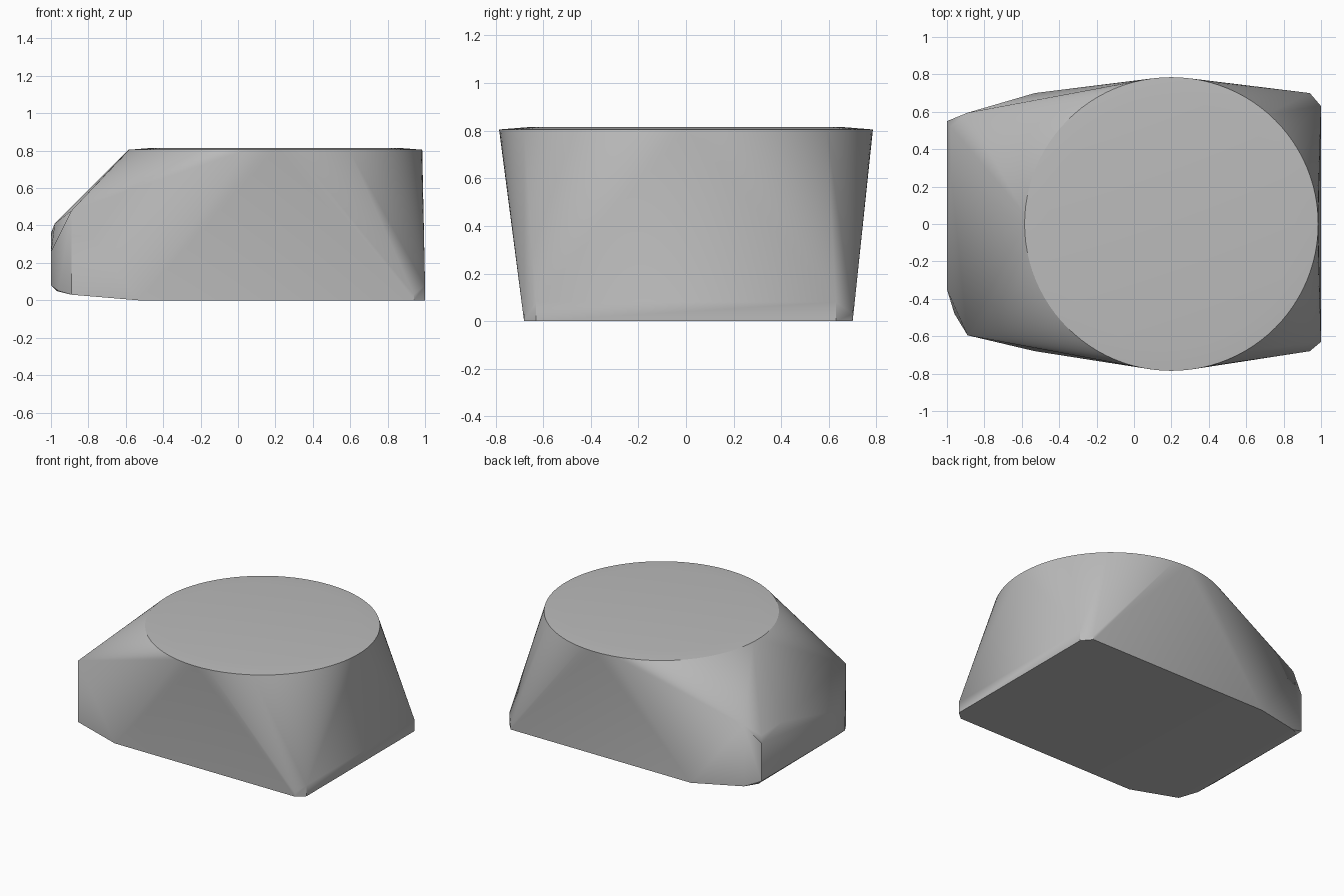
import bpy
import bmesh
from math import cos, sin, tau, radians

cube = bpy.data.objects.get("Cube")
if cube:
    bpy.data.objects.remove(cube, do_unlink=True)

grey = bpy.data.materials.new("plain_grey")
grey.use_nodes = True
colour = (0.5, 0.5, 0.5, 1)
grey.diffuse_color = colour
grey.node_tree.nodes["Principled BSDF"].inputs["Base Color"].default_value = colour


def ring(radius, z, count=96):
    """Circle of points around the axis of the round top."""
    return [(0.2 + radius * cos(tau * i / count), radius * sin(tau * i / count), z)
            for i in range(count)]


# Round top with a very shallow crown
points = ring(0.785, 0.805) + ring(0.66, 0.815)

# Clipped corners of the base and shoulders of the nose, on both sides
for side, edge in ((1, 0.7), (-1, 0.68)):
    points += [(1, side * 0.63, z) for z in (0, 0.08)]
    points += [(0.94, side * edge, z) for z in (0, 0.03)]
    points.append((-0.53, side * edge, 0))
    points += [(-0.89, side * 0.595, z) for z in (0.03, 0.48)]

# Uneven chamfered nose
points += [(-1, 0.55, 0.08), (-1, 0.55, 0.36), (-0.98, 0.52, 0.4),
           (-0.98, 0.28, 0.41), (-1, -0.35, 0.08), (-1, -0.35, 0.26),
           (-0.96, -0.48, 0.05), (-0.97, 0.54, 0.05)]

# Wrap the body around the outline points
bm = bmesh.new()
for p in points:
    bm.verts.new(p)
hull = bmesh.ops.convex_hull(bm, input=bm.verts[:])
loose = [v for v in bm.verts if not v.link_faces]
bmesh.ops.delete(bm, geom=loose, context='VERTS')
bmesh.ops.dissolve_limit(bm, angle_limit=radians(0.2), verts=bm.verts[:], edges=bm.edges[:])
bmesh.ops.recalc_face_normals(bm, faces=bm.faces[:])

mesh = bpy.data.meshes.new("tapered_body")
bm.to_mesh(mesh)
bm.free()
mesh.materials.append(grey)
body = bpy.data.objects.new("tapered_body", mesh)
bpy.context.collection.objects.link(body)

# Soft flanks, crisp rim and corners
bpy.ops.object.select_all(action='DESELECT')
body.select_set(True)
bpy.context.view_layer.objects.active = body
bpy.ops.object.shade_smooth_by_angle(angle=radians(30))
